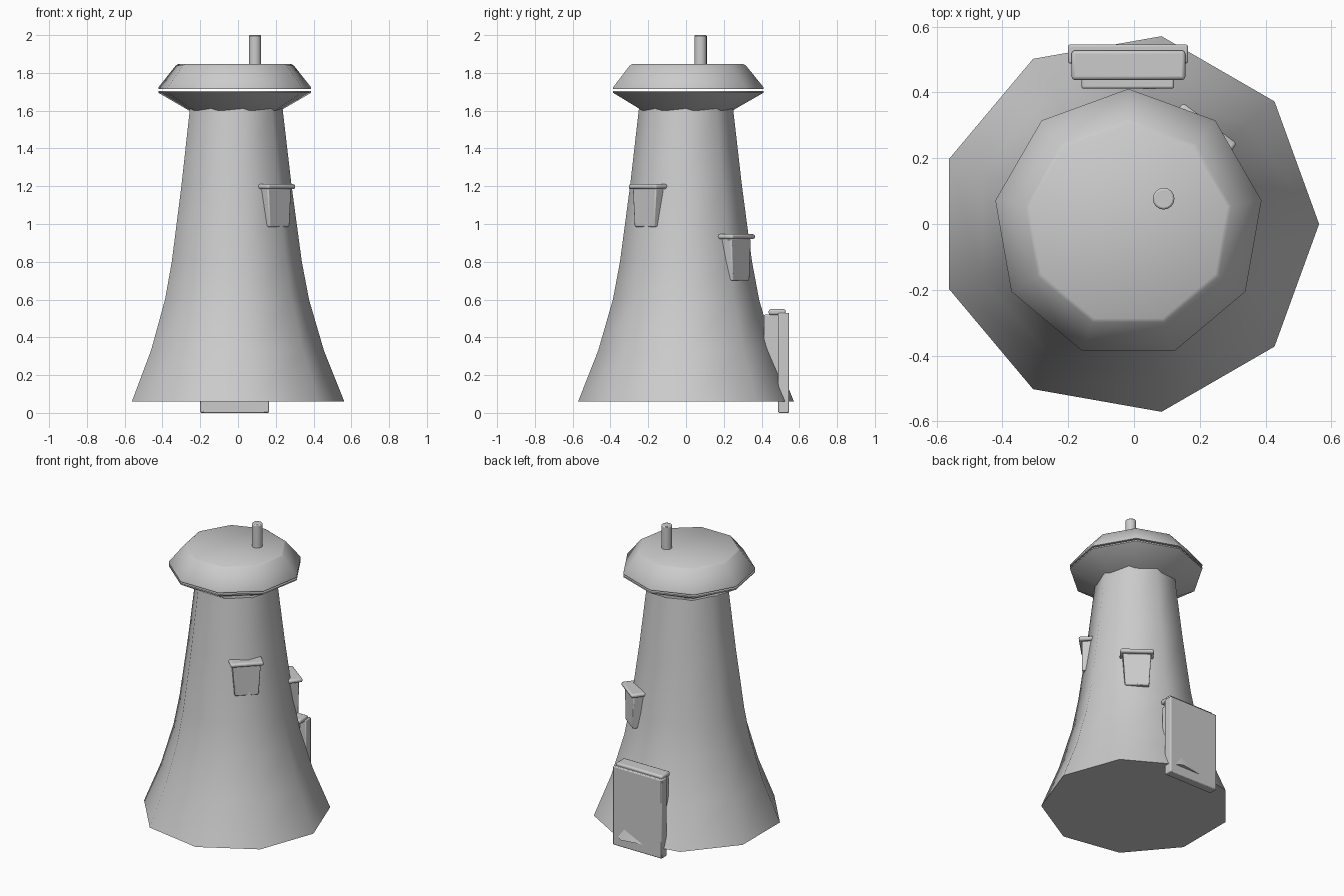
import bpy, bmesh
from math import radians, cos, sin, pi
from mathutils import Matrix

if "Cube" in bpy.data.objects:
    bpy.data.objects.remove(bpy.data.objects["Cube"])

CX = -0.017  # tower axis


def finish(name, bm, smooth, bevel=0):
    bmesh.ops.recalc_face_normals(bm, faces=bm.faces)
    me = bpy.data.meshes.new(name)
    bm.to_mesh(me)
    bm.free()
    ob = bpy.data.objects.new(name, me)
    bpy.context.collection.objects.link(ob)
    bpy.ops.object.select_all(action='DESELECT')
    ob.select_set(True)
    bpy.context.view_layer.objects.active = ob
    bpy.ops.object.shade_smooth_by_angle(angle=radians(smooth))
    if bevel:
        m = ob.modifiers.new("bevel", 'BEVEL')
        m.width, m.segments, m.limit_method = bevel, 2, 'ANGLE'
    return ob


def lathe(name, profile, sides, start=0, centre=(CX, 0), smooth=45, bevel=0):
    """Capped stack of polygon rings from (radius, height) pairs."""
    bm = bmesh.new()
    rings = []
    for r, z in profile:
        rings.append([bm.verts.new((centre[0] + r * cos(start + 2 * pi * i / sides),
                                    centre[1] + r * sin(start + 2 * pi * i / sides), z))
                      for i in range(sides)])
    for a, b in zip(rings, rings[1:]):
        for i in range(sides):
            j = (i + 1) % sides
            bm.faces.new((a[i], a[j], b[j], b[i]))
    bm.faces.new(rings[0][::-1])
    bm.faces.new(rings[-1])
    return finish(name, bm, smooth, bevel)


def block(name, lo, hi, angle=0, taper=1.0, bevel=0.006):
    """Box between two corners; x is outward when turned by angle."""
    bm = bmesh.new()
    bmesh.ops.create_cube(bm, size=1)
    for v in bm.verts:
        bottom = v.co.z < 0
        for k in range(3):
            v.co[k] = lo[k] if v.co[k] < 0 else hi[k]
        if bottom:
            v.co.y *= taper
    bm.transform(Matrix.Rotation(radians(angle), 4, 'Z'))
    return finish(name, bm, 30, bevel)


# Flared nine-sided tower
lathe("tower_body", [(0.58, 0.06), (0.472, 0.33), (0.393, 0.6), (0.355, 0.8),
                     (0.301, 1.2), (0.252, 1.62)], 9)

# Roof: lower eave and upper cap with a thin gap between
lathe("roof_eave", [(0.245, 1.6), (0.411, 1.695), (0.411, 1.704)], 9, pi / 2, smooth=42)
lathe("roof_cap", [(0.411, 1.714), (0.411, 1.723), (0.318, 1.838), (0.305, 1.846)],
      9, pi / 2, smooth=42)

# Chimney pipe
lathe("chimney", [(0.033, 1.83), (0.033, 2.0)], 16, centre=(0.09, 0.077), bevel=0.006)

# Windows with sills on top: (name, facing angle, outward distance, base, top)
for name, ang, d, z0, z1 in (("front_window", -45, 0.313, 0.985, 1.185),
                             ("rear_window", 53, 0.366, 0.70, 0.92)):
    block(name, (d - 0.1, -0.087, z0), (d, 0.087, z1), ang, taper=0.85)
    block(name + "_hood", (d - 0.1, -0.103, z1), (d + 0.018, 0.103, z1 + 0.026), ang, bevel=0.01)

# Back door with frame and lintel
block("door_panel", (-0.2, 0.488, 0), (0.164, 0.546, 0.53))
block("door_frame", (-0.16, 0.412, 0.2), (0.122, 0.5, 0.52))
block("door_lintel", (-0.19, 0.438, 0.518), (0.156, 0.528, 0.549), bevel=0.01)
